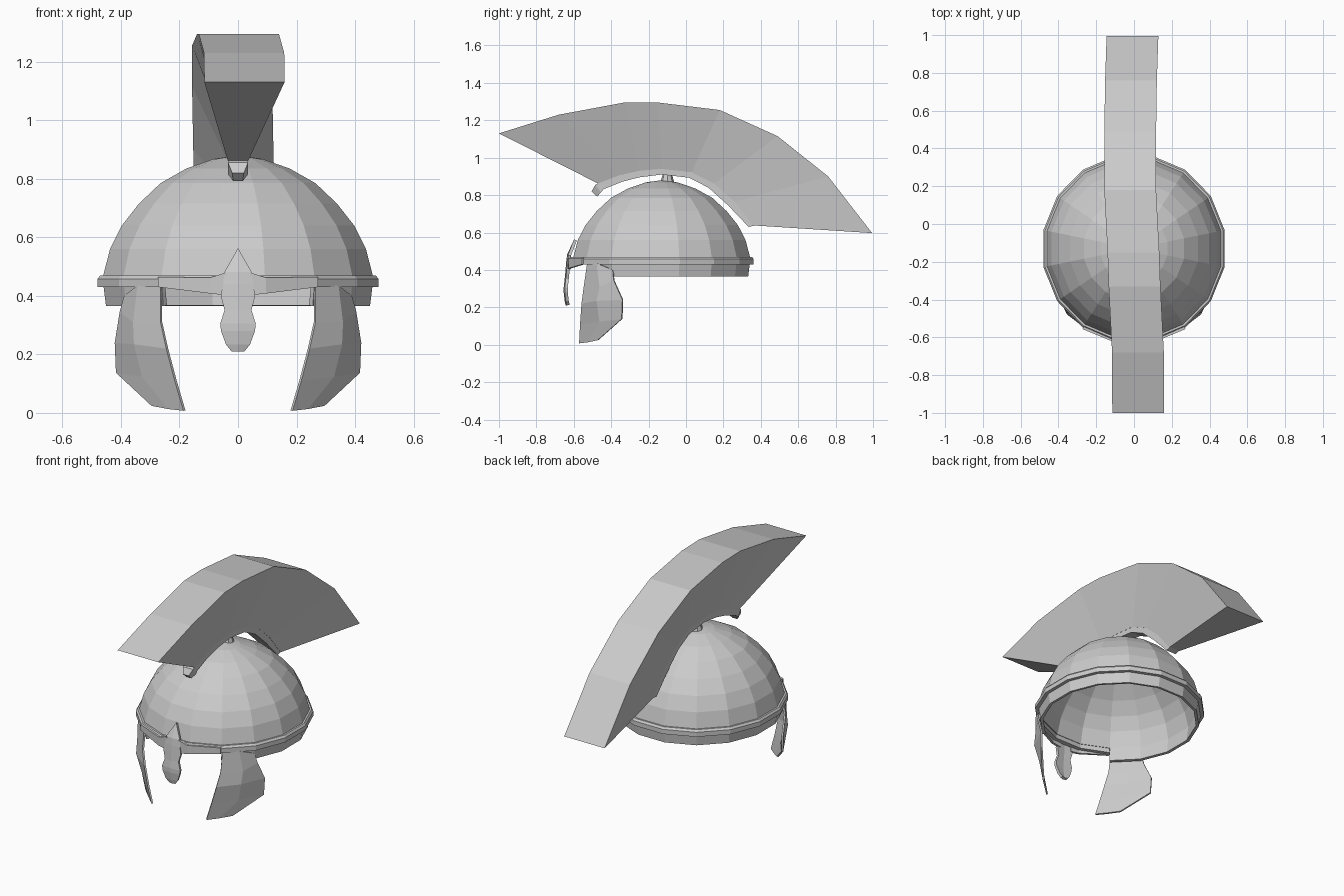
import bpy, bmesh
from math import sin, cos, pi

if "Cube" in bpy.data.objects:
    bpy.data.objects.remove(bpy.data.objects["Cube"])

CY, STRETCH, SEG = -0.13, 1.025, 16


def make(name, verts, faces, thickness=0, offset=0, mirror=False):
    bm = bmesh.new()
    vs = [bm.verts.new(v) for v in verts]
    for f in faces:
        bm.faces.new([vs[i] for i in f])
    bmesh.ops.remove_doubles(bm, verts=bm.verts, dist=1e-5)
    bmesh.ops.recalc_face_normals(bm, faces=bm.faces)
    me = bpy.data.meshes.new(name)
    bm.to_mesh(me)
    bm.free()
    ob = bpy.data.objects.new(name, me)
    bpy.context.collection.objects.link(ob)
    if thickness:
        m = ob.modifiers.new("thickness", 'SOLIDIFY')
        m.thickness, m.offset = thickness, offset
    if mirror:
        ob.modifiers.new("mirror", 'MIRROR').use_clip = False
    return ob


def grid_faces(rows, cols):
    return [(r * cols + c, r * cols + c + 1, (r + 1) * cols + c + 1, (r + 1) * cols + c)
            for r in range(rows - 1) for c in range(cols - 1)]


def lathe(name, profile, closed=False, skip=lambda row, seg: False, thickness=0):
    # segment 0 is the flat facet facing the front
    verts, faces, n = [], [], len(profile)
    for r, z in profile:
        for s in range(SEG):
            a = -pi / 2 + (s - 0.5) * 2 * pi / SEG
            verts.append((r * cos(a), CY + STRETCH * r * sin(a), z))
    for i in range(n if closed else n - 1):
        j = (i + 1) % n
        for s in range(SEG):
            t = (s + 1) % SEG
            if skip(i, s):
                continue
            if profile[j][0] == 0:
                verts.append((0, CY, profile[j][1]))
                faces.append((i * SEG + s, i * SEG + t, len(verts) - 1))
            else:
                faces.append((i * SEG + s, i * SEG + t, j * SEG + t, j * SEG + s))
    ob = make(name, verts, faces, thickness, -1)
    bm = bmesh.new()
    bm.from_mesh(ob.data)
    bmesh.ops.delete(bm, geom=[v for v in bm.verts if not v.link_faces], context='VERTS')
    bm.to_mesh(ob.data)
    bm.free()
    return ob


def ribbon(name, sections):
    # each section: outer (y, z), inner (y, z), centre x, outer half width, inner half width
    verts, n = [], len(sections)
    for (oy, oz), (iy, iz), cx, wo, wi in sections:
        verts += [(cx - wo, oy, oz), (cx + wo, oy, oz), (wi, iy, iz), (-wi, iy, iz)]
    faces = [(i * 4 + k, i * 4 + (k + 1) % 4, i * 4 + 4 + (k + 1) % 4, i * 4 + 4 + k)
             for i in range(n - 1) for k in range(4)]
    faces += [(0, 1, 2, 3), tuple(n * 4 - 4 + k for k in range(4))]
    return make(name, verts, faces)


# Domed bowl, with the skirt cut away over the face
lathe("helmet_bowl",
      [(0.46, 0.365), (0.472, 0.46), (0.446, 0.56), (0.405, 0.64), (0.345, 0.715),
       (0.27, 0.785), (0.18, 0.835), (0.085, 0.868), (0, 0.88)],
      skip=lambda row, s: row == 0 and s in (0, 1, SEG - 1), thickness=0.018)

# Raised band round the rim
lathe("rim_band", [(0.46, 0.43), (0.489, 0.43), (0.489, 0.458), (0.48, 0.47), (0.46, 0.47)],
      closed=True)

# Nose guard with a pointed top
rows = [(0, .56, -.585), (.045, .48, -.622), (.05, .44, -.627), (.058, .40, -.63),
        (.045, .35, -.635), (.06, .305, -.64), (.057, .28, -.64), (.04, .235, -.635),
        (.02, .212, -.63)]
verts = [(x, y - (0.006 if x == 0 else 0), z) for w, z, y in rows for x in (-w, 0, w)]
make("nose_guard", verts, grid_faces(len(rows), 3), 0.016)

# Brow strips beside the nose guard
brow = [(.04, .48, .402, -.625), (.095, .462, .408, -.622), (.27, .465, .43, -.55)]
make("brow_strip", [(x, y, z) for x, top, low, y in brow for z in (top, low)],
     grid_faces(3, 2), 0.014, mirror=True)

# Cheek guards hanging from the rim, creased down the middle
cheek = [(.262, -.525, .435), (.34, -.475, .435), (.385, -.39, .40),
         (.262, -.543, .31), (.355, -.46, .31), (.40, -.385, .345),
         (.242, -.555, .22), (.352, -.475, .235), (.417, -.338, .24),
         (.213, -.563, .11), (.325, -.46, .125), (.413, -.342, .138),
         (.183, -.568, .008), (.235, -.52, .014), (.292, -.47, .025)]
make("cheek_guard", cheek, grid_faces(5, 3), 0.01, mirror=True)

# Hair crest: wide outside, narrow where it meets the holder
outer = [(-1, 1.13), (-.68, 1.23), (-.33, 1.295), (-.15, 1.295),
         (.18, 1.255), (.49, 1.115), (.76, .90), (.995, .597)]
base = [(-.47, .862), (-.36, .905), (-.25, .93), (-.13, .94),
        (.03, .922), (.15, .862), (.26, .765), (.36, .638)]
shift = [.022, .021, .003, -.003, -.02, -.02, -.016, -.008]
ribbon("crest", [(o, b, s, .137, .035) for o, b, s in zip(outer, base, shift)])

# Curved crest holder with a hooked front tip
top = [(-.505, .82), (-.485, .855)] + base[:-1] + [(.38, .64)]
low = [(-.475, .792), (-.455, .815), (-.44, .832), (-.34, .872), (-.25, .895), (-.13, .91),
       (.015, .893), (.12, .84), (.225, .745), (.335, .63)]
ribbon("crest_holder", [(t, b, 0, .02 if i == 0 else .034, .016 if i == 0 else .034)
                        for i, (t, b) in enumerate(zip(top, low))])

# Small post joining the holder to the bowl
bpy.ops.mesh.primitive_cone_add(vertices=8, radius1=0.04, radius2=0.022, depth=0.06,
                                location=(0, -0.1, 0.89))
bpy.context.object.name = "crest_post"
